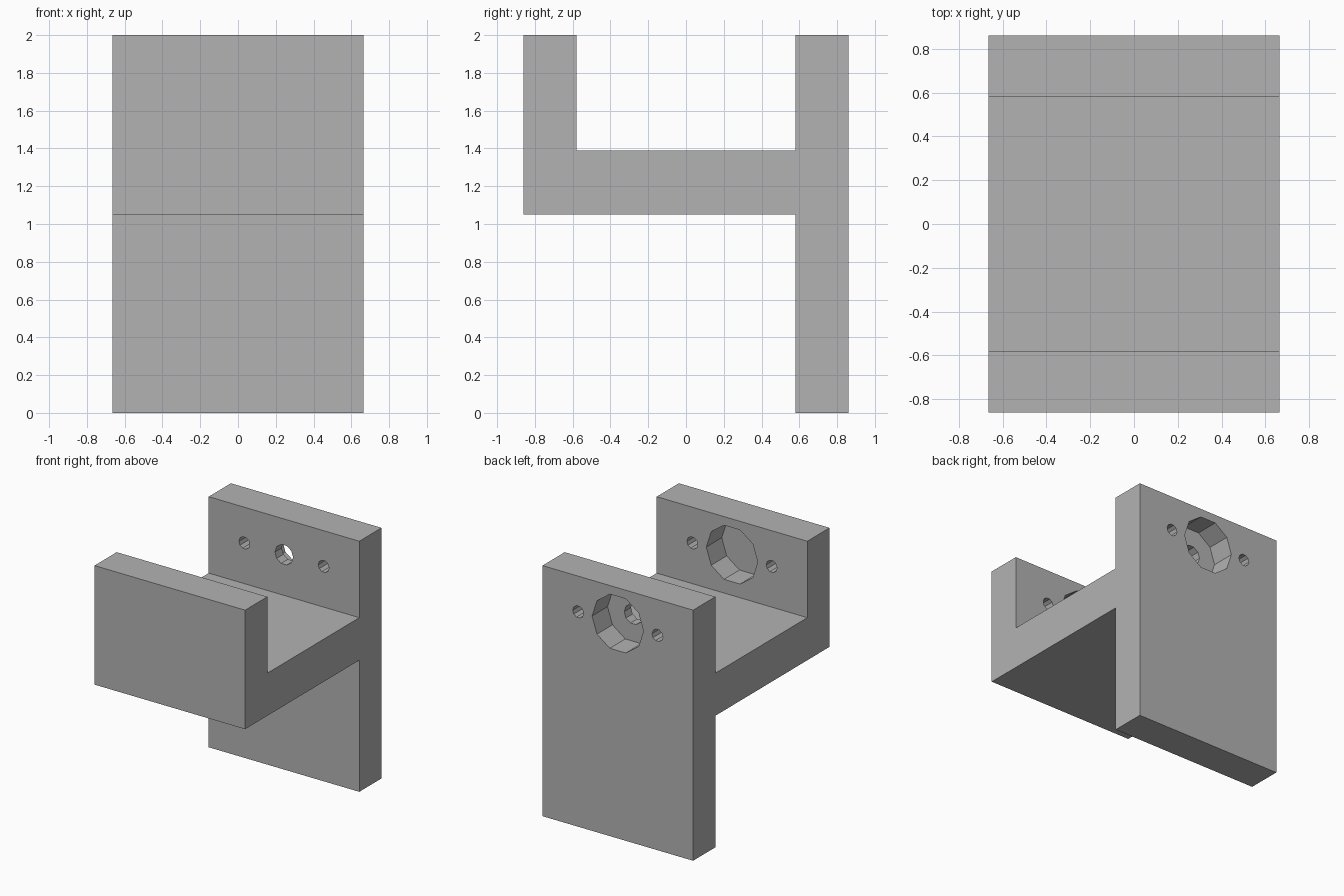
import bpy
import bmesh
from math import pi
from mathutils import Matrix

cube = bpy.data.objects.get("Cube")
if cube:
    bpy.data.objects.remove(cube, do_unlink=True)

HALF_WIDTH = 0.665
HOLE_Z = 1.715
HOLE_SPACING = 0.35
SIDES = 10

grey = bpy.data.materials.new("plain grey")
grey.use_nodes = True
grey.diffuse_color = (0.45, 0.45, 0.45, 1)
grey.node_tree.nodes["Principled BSDF"].inputs["Base Color"].default_value = (0.45, 0.45, 0.45, 1)


def add_object(name, bm):
    bmesh.ops.recalc_face_normals(bm, faces=bm.faces)
    mesh = bpy.data.meshes.new(name)
    bm.to_mesh(mesh)
    bm.free()
    mesh.materials.append(grey)
    obj = bpy.data.objects.new(name, mesh)
    bpy.context.collection.objects.link(obj)
    return obj


def drill(target, name, x, radius, y0, y1):
    """Cut a faceted hole along y."""
    bm = bmesh.new()
    place = Matrix.Translation((x, (y0 + y1) / 2, HOLE_Z)) @ Matrix.Rotation(pi / 2, 4, "X")
    # Turn the polygon so that one corner points along x
    place = place @ Matrix.Rotation(pi / 2, 4, "Z")
    bmesh.ops.create_cone(bm, cap_ends=True, segments=SIDES, radius1=radius,
                          radius2=radius, depth=y1 - y0, matrix=place)
    cutter = add_object(name, bm)
    cutter.hide_render = True
    cutter.hide_viewport = True
    cutter.display_type = "WIRE"
    mod = target.modifiers.new(name, "BOOLEAN")
    mod.operation = "DIFFERENCE"
    mod.solver = "EXACT"
    mod.object = cutter


# Bracket body: side profile (y, z) extruded across the width
profile = [(-0.86, 1.05), (0.58, 1.05), (0.58, 0), (0.86, 0), (0.86, 2),
           (0.58, 2), (0.58, 1.39), (-0.58, 1.39), (-0.58, 2), (-0.86, 2)]
bm = bmesh.new()
face = bm.faces.new([bm.verts.new((-HALF_WIDTH, y, z)) for y, z in profile])
result = bmesh.ops.extrude_face_region(bm, geom=[face])
verts = [g for g in result["geom"] if isinstance(g, bmesh.types.BMVert)]
bmesh.ops.translate(bm, verts=verts, vec=(2 * HALF_WIDTH, 0, 0))
bracket = add_object("bracket", bm)

# Back plate: recess on the rear with a shaft hole through its floor
drill(bracket, "back_recess_cutter", 0, 0.227, 0.665, 1.0)
drill(bracket, "shaft_hole_cutter", 0, 0.08, 0.4, 0.8)

# Front plate: blind recess on the inner side
drill(bracket, "front_recess_cutter", 0, 0.227, -0.775, -0.4)

# Screw holes: through the back plate, blind in the front plate
for side, sign in (("left", 1), ("right", -1)):
    x = sign * HOLE_SPACING
    drill(bracket, side + "_back_screw_cutter", x, 0.048, 0.4, 1.0)
    drill(bracket, side + "_front_screw_cutter", x, 0.048, -0.775, -0.4)
